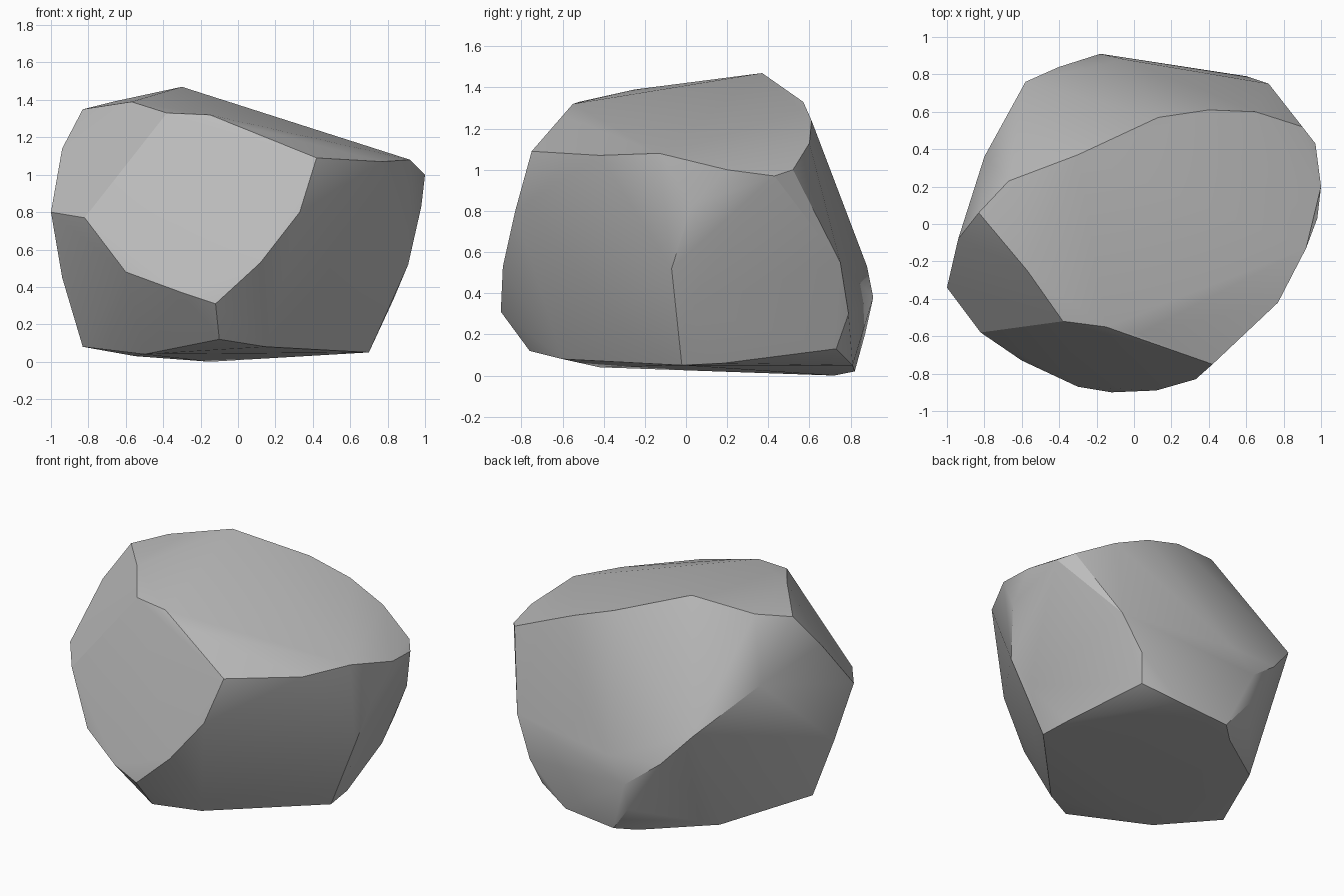
import bpy
import bmesh
import math
from mathutils import Vector

# Remove the default object only
default_cube = bpy.data.objects.get("Cube")
if default_cube:
    bpy.data.objects.remove(default_cube, do_unlink=True)


def make_material(name, color):
    """One flat colour shared by the viewport and the shader."""
    material = bpy.data.materials.new(name)
    material.use_nodes = True
    material.diffuse_color = color
    shader = next(n for n in material.node_tree.nodes if n.type == "BSDF_PRINCIPLED")
    shader.inputs["Base Color"].default_value = color
    shader.inputs["Roughness"].default_value = 0.9
    return material


def build_boulder(name, edges, material):
    """Stretch a chiselled skin over the break lines of a stone."""
    mesh = bpy.data.meshes.new(name)
    bm = bmesh.new()
    for edge in edges:
        for point in edge:
            bm.verts.new(Vector(point))
    hull = bmesh.ops.convex_hull(bm, input=list(bm.verts), use_existing_faces=False)
    loose = {g for g in hull["geom_interior"] + hull["geom_unused"]
             if isinstance(g, bmesh.types.BMVert) and g.is_valid and not g.link_faces}
    bmesh.ops.delete(bm, geom=list(loose), context="VERTS")

    # Merge nearly level triangles into broad chipped facets
    bmesh.ops.dissolve_limit(bm, angle_limit=math.radians(2),
                             verts=list(bm.verts), edges=list(bm.edges))
    bmesh.ops.recalc_face_normals(bm, faces=list(bm.faces))
    bm.to_mesh(mesh)
    bm.free()

    mesh.materials.append(material)
    boulder = bpy.data.objects.new(name, mesh)
    bpy.context.collection.objects.link(boulder)
    return boulder


# Ridge across the top, from one side over the peak to the other
crown_ridge = [(-.83, .06, 1.35), (-.67, .23, 1.39), (-.3, .37, 1.47), (.13, .57, 1.33),
               (.4, .61, 1.24), (.65, .6, 1.13), (.9, .52, 1)]

# Front and side lip of the sloping top
top_lip = [(-.57, -.25, 1.39), (-.38, -.52, 1.33), (-.15, -.55, 1.32), (.02, -.59, 1.26),
           (.42, -.75, 1.09), (.77, -.42, 1.07), (.92, -.13, 1.08), (1, .2, 1)]

# Lower border of the broad front facet
front_border = [(.33, -.83, .8), (.12, -.89, .53), (-.12, -.9, .31), (-.3, -.87, .37),
                (-.6, -.73, .48), (-.82, -.58, .77)]

# Outermost line around the narrow end of the stone
end_edge = [(-1, -.34, .8), (-.94, -.08, 1.14), (-.94, -.22, .45), (-.8, .36, 1)]

# Belly of the back
back_belly = [(-.58, .76, .75), (-.4, .84, .55), (-.18, .91, .38), (-.05, .88, .53),
              (-.18, .87, .2), (.6, .79, .3), (.72, .75, .55)]

# Flat undercut facet on the wide end
undercut = [(.97, .43, .97), (.98, .03, .83), (.91, -.07, .52), (.83, 0, .33)]

# Slightly tilted underside
base_rim = [(-.83, -.15, .08), (-.5, -.42, .04), (-.1, -.76, .12), (.15, -.6, .08),
            (.47, -.25, .06), (.7, -.02, .05), (.68, .18, .06), (.55, .73, .13),
            (.32, .81, .05), (-.04, .82, .02), (-.15, .72, 0), (-.55, .43, .03)]

stone_grey = make_material("stone grey", (.5, .5, .5, 1))
rock = build_boulder(
    "boulder",
    [crown_ridge, top_lip, front_border, end_edge, back_belly, undercut, base_rim],
    stone_grey,
)

# Smooth the worn areas and keep the breaks crisp
bpy.ops.object.select_all(action="DESELECT")
rock.select_set(True)
bpy.context.view_layer.objects.active = rock
bpy.ops.object.shade_smooth_by_angle(angle=math.radians(30))
